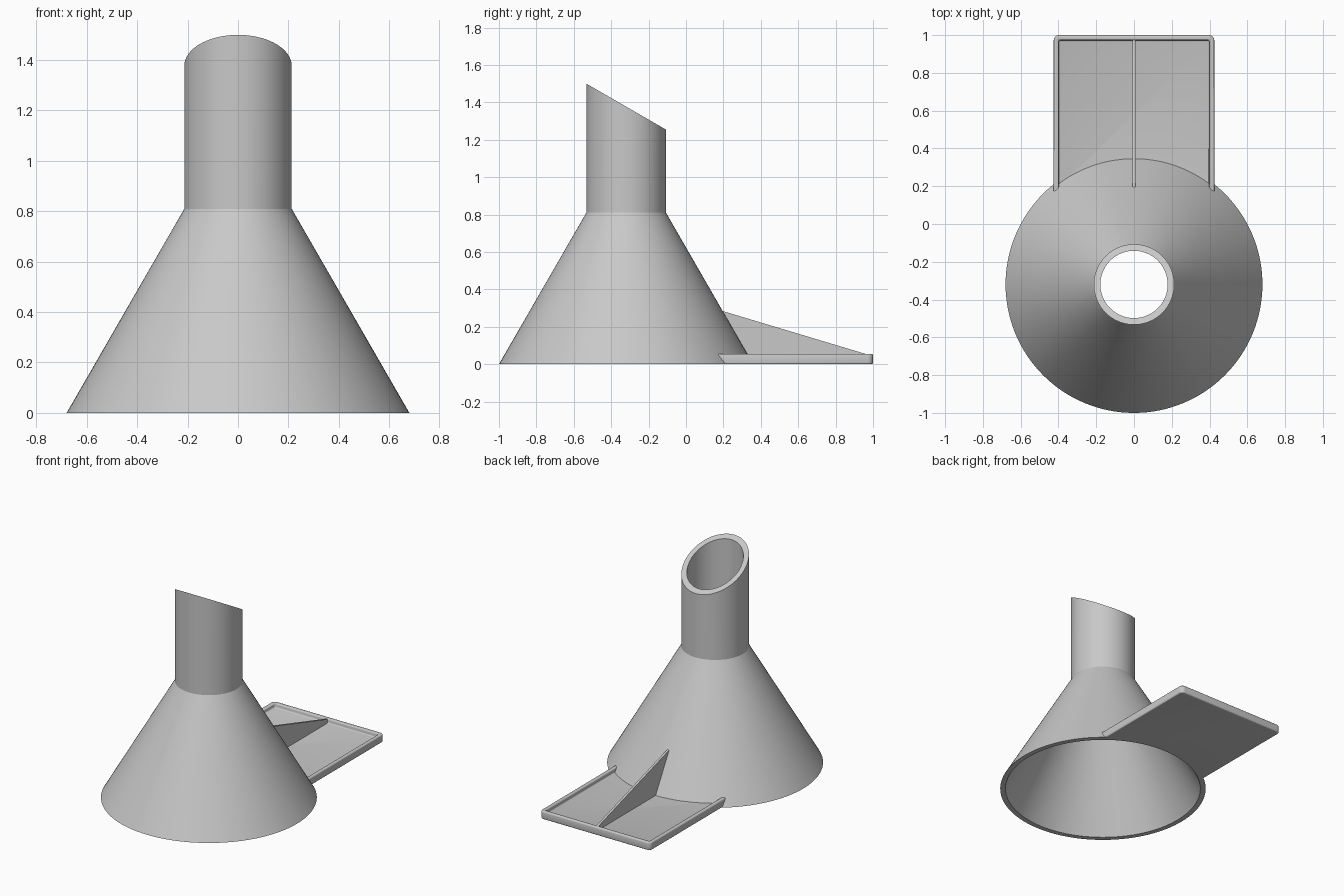
import bpy, bmesh, math
from mathutils import Vector

cube = bpy.data.objects.get("Cube")
if cube:
    bpy.data.objects.remove(cube, do_unlink=True)

AXIS_Y = -0.32
BASE_R, NECK_R, NECK_Z = 0.68, 0.213, 0.81
WALL = 0.035
SLOPE = (BASE_R - NECK_R) / NECK_Z
SIDES = 128

grey = bpy.data.materials.new("plain grey")
grey.use_nodes = True
colour = (0.58, 0.58, 0.58, 1)
grey.diffuse_color = colour
grey.node_tree.nodes["Principled BSDF"].inputs["Base Color"].default_value = colour


def make_object(name, bm):
    bmesh.ops.recalc_face_normals(bm, faces=bm.faces)
    mesh = bpy.data.meshes.new(name)
    bm.to_mesh(mesh)
    bm.free()
    mesh.materials.append(grey)
    obj = bpy.data.objects.new(name, mesh)
    bpy.context.collection.objects.link(obj)
    return obj


def select_only(obj):
    bpy.ops.object.select_all(action='DESELECT')
    obj.select_set(True)
    bpy.context.view_layer.objects.active = obj


def smooth(obj, degrees):
    select_only(obj)
    bpy.ops.object.shade_smooth_by_angle(angle=math.radians(degrees))


def box(low, high):
    bm = bmesh.new()
    bmesh.ops.create_cube(bm, size=1)
    low, high = Vector(low), Vector(high)
    for v in bm.verts:
        v.co = (low + high) / 2 + v.co * (high - low)
    return bm


def cut(obj, cutter):
    cutter.hide_render = True
    mod = obj.modifiers.new("cut", 'BOOLEAN')
    mod.operation, mod.solver, mod.object = 'DIFFERENCE', 'EXACT', cutter
    select_only(obj)
    bpy.ops.object.modifier_apply(modifier=mod.name)
    bpy.data.objects.remove(cutter, do_unlink=True)


# Funnel: hollow cone and spout, with the spout mouth sliced at an angle
profile = [(BASE_R, 0), (NECK_R, NECK_Z), (NECK_R, None),
           (NECK_R - WALL, None), (NECK_R - WALL, NECK_Z), (BASE_R - WALL, 0)]
bm = bmesh.new()
rings = []
for r, z in profile:
    ring = []
    for i in range(SIDES):
        a = math.tau * i / SIDES
        y = r * math.sin(a)
        height = 1.377 - y * math.tan(math.radians(30)) if z is None else z
        ring.append(bm.verts.new((r * math.cos(a), AXIS_Y + y, height)))
    rings.append(ring)
for k, ring in enumerate(rings):
    nxt = rings[(k + 1) % len(rings)]
    for i in range(SIDES):
        j = (i + 1) % SIDES
        bm.faces.new((ring[i], ring[j], nxt[j], nxt[i]))
smooth(make_object("funnel", bm), 20)

# Tray: rounded plate with a raised rim, trimmed to the cone wall
bm = box((-0.425, 0, 0), (0.425, 1, 0.055))
corners = [e for e in bm.edges
           if all(v.co.y > 0.9 for v in e.verts)
           and abs(e.verts[0].co.z - e.verts[1].co.z) > 0.01]
bmesh.ops.bevel(bm, geom=corners, offset=0.028, segments=6, profile=0.5, affect='EDGES')
tray = make_object("tray", bm)
cut(tray, make_object("pocket_cutter", box((-0.398, -0.2, 0.025), (0.398, 0.973, 0.2))))
bevel = tray.modifiers.new("soft edges", 'BEVEL')
bevel.width, bevel.segments = 0.008, 3
bevel.limit_method, bevel.angle_limit = 'ANGLE', math.radians(40)
select_only(tray)
bpy.ops.object.modifier_apply(modifier=bevel.name)

bm = bmesh.new()
inner = BASE_R - 0.015
bmesh.ops.create_cone(bm, cap_ends=True, segments=SIDES, depth=0.4,
                      radius1=inner + 0.2 * SLOPE, radius2=inner - 0.2 * SLOPE)
bmesh.ops.translate(bm, verts=bm.verts, vec=(0, AXIS_Y, 0))
cut(tray, make_object("cone_cutter", bm))
smooth(tray, 35)

# Rib: thin triangular brace from the tray up to the cone
bm = bmesh.new()
outline = [(0.345, 0.015), (0.98, 0.015), (0.98, 0.05), (0.96, 0.055), (0.193, 0.285), (0.185, 0.28)]
face = bm.faces.new([bm.verts.new((-0.008, y, z)) for y, z in outline])
extruded = bmesh.ops.extrude_face_region(bm, geom=[face])["geom"]
bmesh.ops.translate(bm, vec=(0.016, 0, 0),
                    verts=[g for g in extruded if isinstance(g, bmesh.types.BMVert)])
make_object("support_rib", bm)
